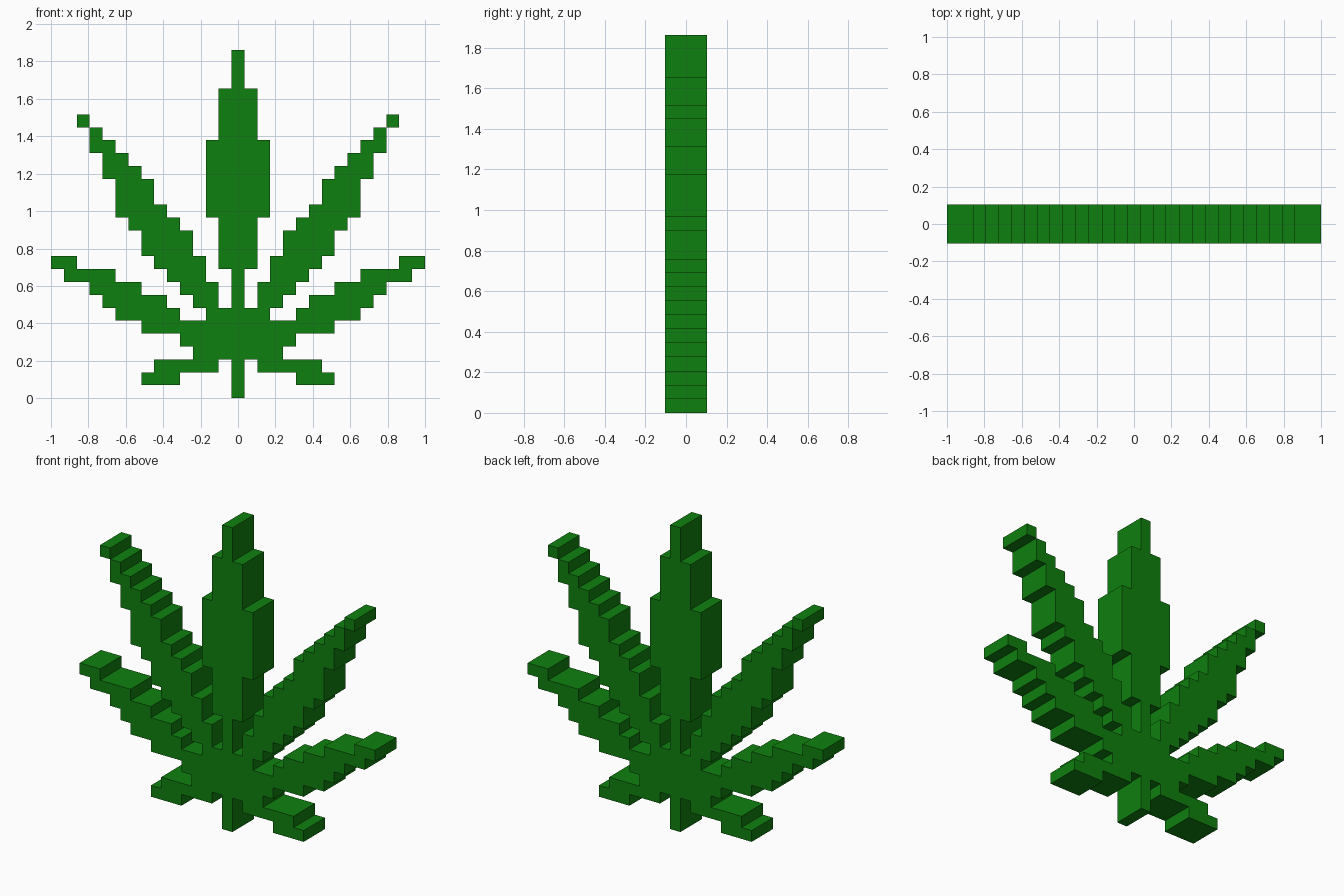
import bpy
import bmesh

if "Cube" in bpy.data.objects:
    bpy.data.objects.remove(bpy.data.objects["Cube"])

U = 2 / 29          # one pixel cell
DEPTH = 1.5 * U     # half of the three-cell thickness

green = bpy.data.materials.new("leaf green")
green.diffuse_color = (0.0048, 0.217, 0.0048, 1)
green.use_nodes = True
green.node_tree.nodes["Principled BSDF"].inputs["Base Color"].default_value = green.diffuse_color


def cells(first_row, spans, sides=(1,)):
    """Cells (column, row) from inner/outer column spans, one per row upwards."""
    return {(s * c, first_row + i) for i, (a, b) in enumerate(spans)
            for c in range(a, b + 1) for s in sides}


BOTH = (1, -1)
parts = {
    "stem": cells(0, [(0, 0)] * 3),
    "leaf_hub": cells(3, [(0, 3), (0, 4), (0, 4), (0, 2)], BOTH),
    "centre_leaflet": cells(7, [(0, 0)] * 3 + [(0, 1)] * 4 + [(0, 2)] * 6
                            + [(0, 1)] * 4 + [(0, 0)] * 3, BOTH),
}
# Side leaflets, mirrored left and right
bottom = [(5, 7), (2, 6)]
lower = [(5, 7), (5, 9), (6, 10), (8, 11), (10, 13), (13, 14)]
upper = [(2, 3), (2, 4), (3, 5), (3, 6), (4, 7), (4, 7), (5, 8), (6, 9),
         (7, 9), (7, 9), (8, 10), (9, 10), (10, 11), (11, 11), (12, 12)]
for side, s in (("right", 1), ("left", -1)):
    parts["bottom_leaflet_" + side] = cells(1, bottom, (s,))
    parts["lower_leaflet_" + side] = cells(5, lower, (s,))
    parts["upper_leaflet_" + side] = cells(7, upper, (s,))

whole = set().union(*parts.values())


def build(name, part):
    """Slab of cells with walls only where the whole leaf has an open edge."""
    bm = bmesh.new()

    def quad(points):
        bm.faces.new([bm.verts.new(p) for p in points])

    for c, r in sorted(part):
        x0, x1, z0, z1 = (c - 0.5) * U, (c + 0.5) * U, r * U, (r + 1) * U
        corners = [(x0, z0), (x1, z0), (x1, z1), (x0, z1)]
        # Front and back
        quad([(x, -DEPTH, z) for x, z in corners])
        quad([(x, DEPTH, z) for x, z in reversed(corners)])
        # Bottom, right, top and left walls
        for i, (dc, dr) in enumerate([(0, -1), (1, 0), (0, 1), (-1, 0)]):
            if (c + dc, r + dr) not in whole:
                (xa, za), (xb, zb) = corners[i], corners[(i + 1) % 4]
                quad([(xa, -DEPTH, za), (xa, DEPTH, za),
                      (xb, DEPTH, zb), (xb, -DEPTH, zb)])
    bmesh.ops.remove_doubles(bm, verts=bm.verts, dist=0.0001)
    # Merge flat cells into clean faces
    bmesh.ops.dissolve_limit(bm, angle_limit=0.01, verts=bm.verts, edges=bm.edges)
    mesh = bpy.data.meshes.new(name)
    bm.to_mesh(mesh)
    bm.free()
    mesh.materials.append(green)
    bpy.context.collection.objects.link(bpy.data.objects.new(name, mesh))


for name, part in parts.items():
    build(name, part)
